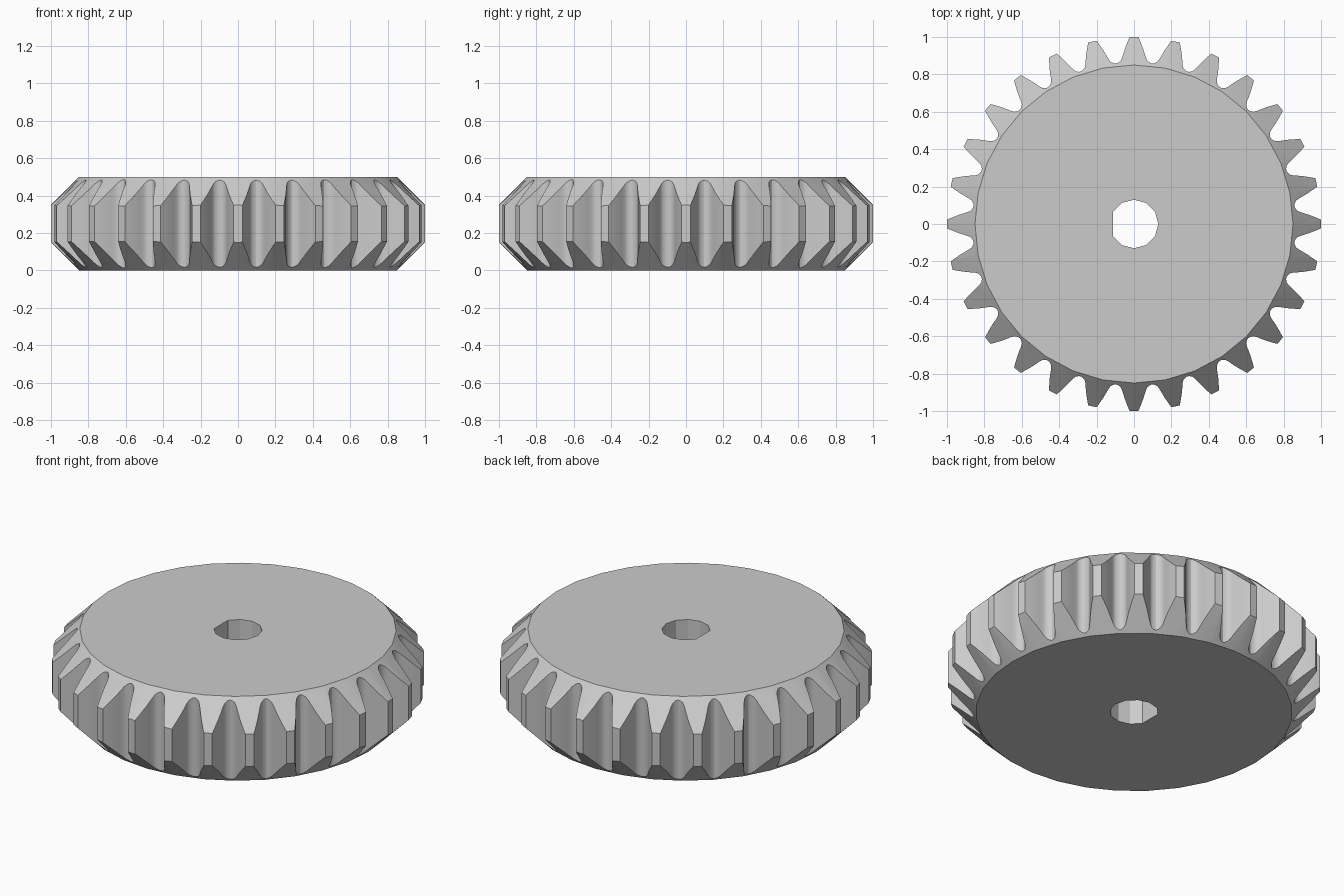
import bpy, bmesh, math

if "Cube" in bpy.data.objects:
    bpy.data.objects.remove(bpy.data.objects["Cube"])

TEETH, HEIGHT = 28, 0.5

# One flat colour
grey = bpy.data.materials.new("light_grey")
grey.diffuse_color = (0.6, 0.6, 0.6, 1)
grey.use_nodes = True
grey.node_tree.nodes["Principled BSDF"].inputs["Base Color"].default_value = grey.diffuse_color


def stack(name, rings):
    """Closed solid from matching rings of (x, y, z) points."""
    bm = bmesh.new()
    loops = [[bm.verts.new(p) for p in ring] for ring in rings]
    n = len(loops[0])
    for low, high in zip(loops, loops[1:]):
        for i in range(n):
            j = (i + 1) % n
            bm.faces.new((low[i], low[j], high[j], high[i]))
    bm.faces.new(loops[0][::-1])
    bm.faces.new(loops[-1])
    mesh = bpy.data.meshes.new(name)
    bm.to_mesh(mesh)
    bm.free()
    mesh.materials.append(grey)
    obj = bpy.data.objects.new(name, mesh)
    bpy.context.collection.objects.link(obj)
    return obj


def ring(radius, z, angles):
    return [(radius * math.cos(a), radius * math.sin(a), z) for a in angles]


def cut(target, cutter, operation):
    mod = target.modifiers.new(operation, 'BOOLEAN')
    mod.object, mod.operation, mod.solver = cutter, operation, 'EXACT'
    bpy.context.view_layer.objects.active = target
    bpy.ops.object.modifier_apply(modifier=mod.name)
    bpy.data.objects.remove(cutter)


# Curved tooth flank as (radius, half width), from root to tip
flank = [(0.866, 0.085), (0.875, 0.072), (0.89, 0.064), (0.91, 0.058),
         (0.94, 0.048), (0.97, 0.036), (1.0, 0.023)]
step = 2 * math.pi / TEETH
outline = []
for t in range(TEETH):
    outline.append((0.863, (t - 0.5) * step))
    outline += [(r, t * step - math.asin(w / r)) for r, w in flank]
    outline += [(r, t * step + math.asin(w / r)) for r, w in reversed(flank)]
gear = stack("gear_wheel", [[(r * math.cos(a), r * math.sin(a), z) for r, a in outline]
                            for z in (-0.1, HEIGHT + 0.1)])

# Double cone that bevels both ends of the teeth and sets the flat faces
around = [i * math.pi / 16 for i in range(32)]
cone = stack("bevel_cutter", [ring(0.85, 0, around), ring(1.1, HEIGHT / 2, around),
                              ring(0.85, HEIGHT, around)])
cut(gear, cone, 'INTERSECT')

# Axle hole: twelve-sided with one corner flattened on the left
corners = [i * math.pi / 6 for i in range(12) if i != 6]
bore = stack("bore_cutter", [ring(0.13, -0.2, corners), ring(0.13, HEIGHT + 0.2, corners)])
cut(gear, bore, 'DIFFERENCE')

# Smooth flanks, sharp tooth edges
bpy.ops.object.select_all(action='DESELECT')
gear.select_set(True)
bpy.context.view_layer.objects.active = gear
bpy.ops.object.shade_smooth_by_angle(angle=math.radians(25))
